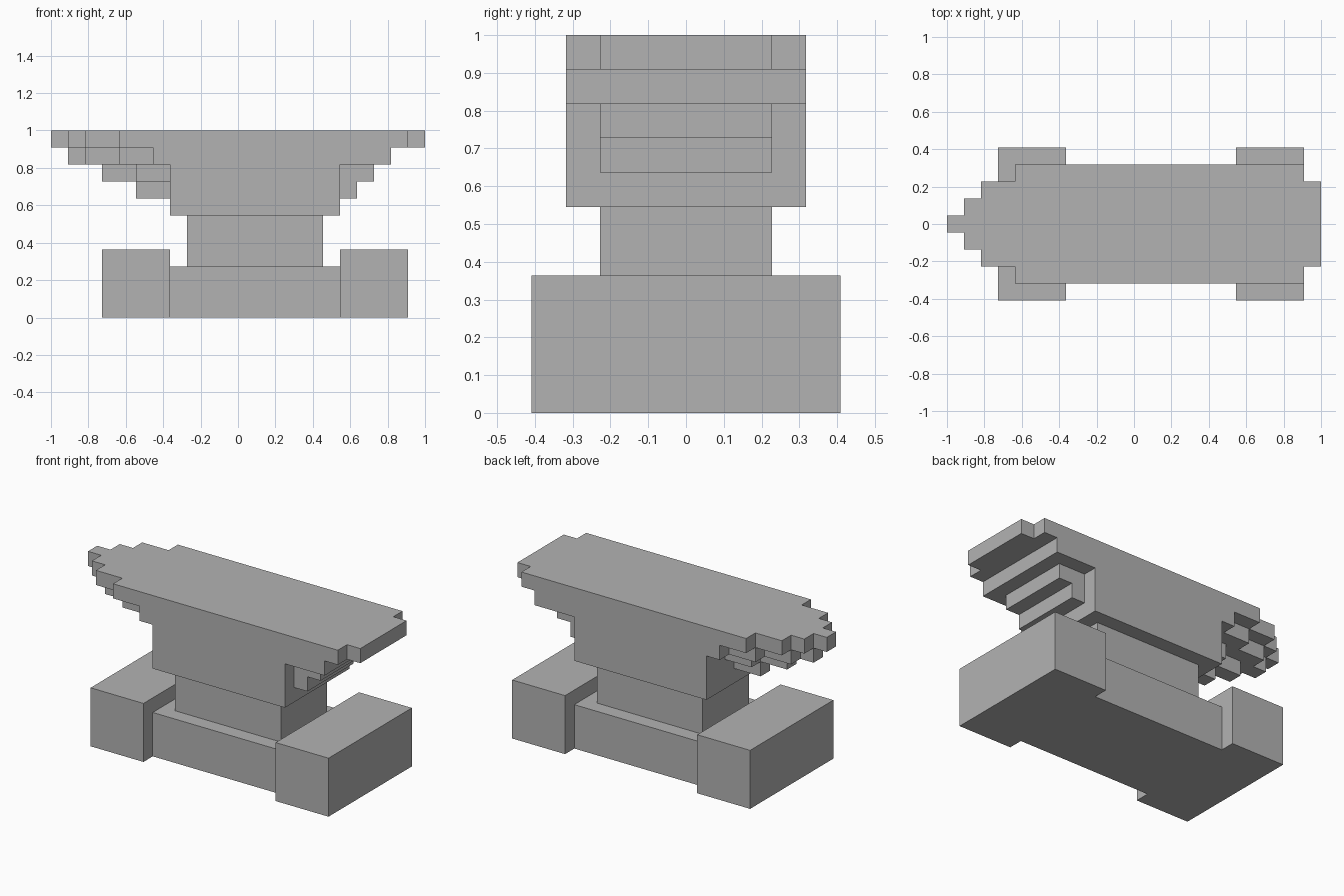
import bpy
import bmesh
from mathutils import Vector

U = 1 / 11  # one block of the stepped shape

cube = bpy.data.objects.get("Cube")
if cube:
    bpy.data.objects.remove(cube, do_unlink=True)

iron = bpy.data.materials.new("iron_grey")
iron.use_nodes = True
iron.diffuse_color = (0.45, 0.45, 0.45, 1)
iron.node_tree.nodes["Principled BSDF"].inputs["Base Color"].default_value = iron.diffuse_color


def prism(name, corners, sweep):
    """Extrude a flat outline (in blocks) along the sweep vector."""
    bm = bmesh.new()
    face = bm.faces.new([bm.verts.new(Vector(c) * U) for c in corners])
    grown = bmesh.ops.extrude_face_region(bm, geom=[face])["geom"]
    verts = [g for g in grown if isinstance(g, bmesh.types.BMVert)]
    bmesh.ops.translate(bm, vec=Vector(sweep) * U, verts=verts)
    bmesh.ops.recalc_face_normals(bm, faces=bm.faces)
    mesh = bpy.data.meshes.new(name)
    bm.to_mesh(mesh)
    bm.free()
    mesh.materials.append(iron)
    obj = bpy.data.objects.new(name, mesh)
    bpy.context.collection.objects.link(obj)
    return obj


def side_prism(name, outline, half):
    """Side outline (x, z) extruded across the depth."""
    return prism(name, [(x, -half, z) for x, z in outline], (0, 2 * half, 0))


def block(name, x0, x1, z0, z1, half):
    return side_prism(name, [(x0, z0), (x1, z0), (x1, z1), (x0, z1)], half)


def horn_layer(name, root, steps, z):
    """Plan that narrows in steps (end x, half depth), mirrored in y, one block thick."""
    edge, x = [], root
    for end, half in steps:
        edge += [(x, half), (end, half)]
        x = end
    plan = edge + [(px, -py) for px, py in reversed(edge)]
    return prism(name, [(px, py, z) for px, py in plan], (0, 0, 1))


# Base: two feet joined by a lower bar
block("left_foot", 6, 10, 0, 4, 4.5)
block("right_foot", -8, -4, 0, 4, 4.5)
block("base_bar", -4, 6, 0, 3, 3.5)

# Narrow waist
block("waist", -3, 5, 3, 6, 2.5)

# Body with the full-depth working face
side_prism("body", [(-4, 6), (6, 6), (6, 9), (9, 9), (9, 10), (10, 10),
                    (10, 11), (-7, 11), (-7, 10), (-5, 10), (-5, 9), (-4, 9)], 3.5)

# Heel: narrow end of the face and the stepped support below it
block("heel_tip", 10, 11, 10, 11, 2.5)
side_prism("heel_support", [(6, 7), (7, 7), (7, 8), (8, 8), (8, 9), (6, 9)], 2.5)

# Horn: layers tapering to a point
horn_layer("horn_top", -7, [(-9, 2.5), (-10, 1.5), (-11, 0.5)], 10)
horn_layer("horn_upper", -5, [(-7, 2.5), (-9, 1.5), (-10, 0.5)], 9)
horn_layer("horn_lower", -4, [(-6, 1.5), (-8, 0.5)], 8)
horn_layer("horn_root", -4, [(-6, 0.5)], 7)
